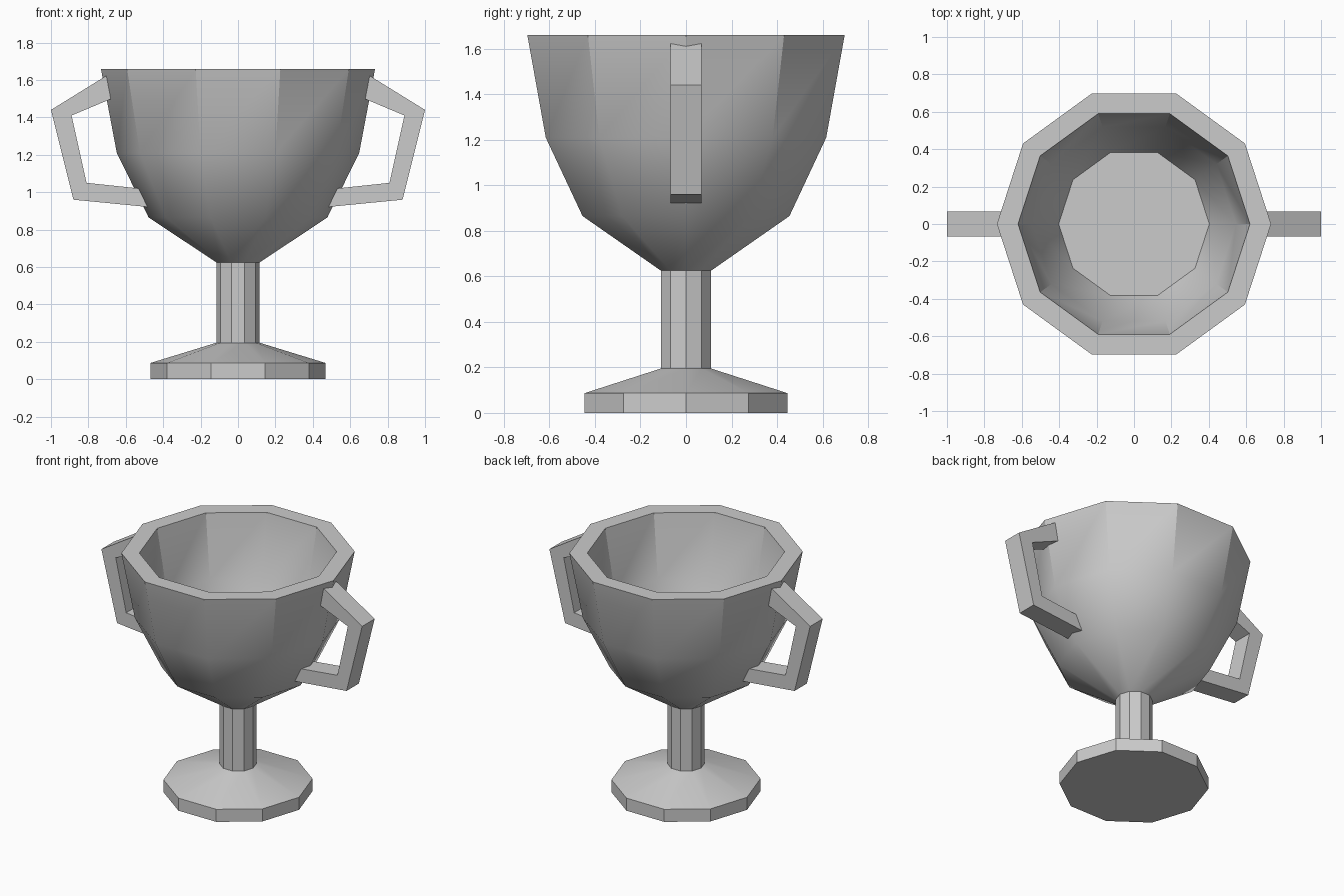
import bpy, bmesh, math

if "Cube" in bpy.data.objects:
    bpy.data.objects.remove(bpy.data.objects["Cube"])

SIDES = 10


def finish(name, bm, smooth):
    bmesh.ops.recalc_face_normals(bm, faces=bm.faces)
    mesh = bpy.data.meshes.new(name)
    bm.to_mesh(mesh)
    bm.free()
    obj = bpy.data.objects.new(name, mesh)
    bpy.context.collection.objects.link(obj)
    if smooth:
        bpy.ops.object.select_all(action='DESELECT')
        obj.select_set(True)
        bpy.context.view_layer.objects.active = obj
        bpy.ops.object.shade_smooth_by_angle(angle=math.radians(35))
    return obj


def lathe(name, profile):
    """Spin (radius, z) points around z and cap both ends."""
    bm = bmesh.new()
    rings = []
    for r, z in profile:
        rings.append([bm.verts.new((r * math.cos(math.tau * i / SIDES),
                                    r * math.sin(math.tau * i / SIDES), z))
                      for i in range(SIDES)])
    for a, b in zip(rings, rings[1:]):
        for i in range(SIDES):
            j = (i + 1) % SIDES
            bm.faces.new((a[i], a[j], b[j], b[i]))
    bm.faces.new(rings[0])
    bm.faces.new(rings[-1])
    return finish(name, bm, True)


def handle(name, side):
    """Mitred square bar: outer and inner outlines in the xz plane."""
    outer = [(0.66, 1.65), (1.0, 1.44), (0.88, 0.96), (0.45, 0.918)]
    inner = [(0.64, 1.515), (0.89, 1.41), (0.81, 1.05), (0.48, 1.015)]
    w = 0.068
    bm = bmesh.new()
    rings = [[bm.verts.new((side * x, y, z)) for (x, z), y in
              ((o, -w), (o, w), (n, w), (n, -w))]
             for o, n in zip(outer, inner)]
    for a, b in zip(rings, rings[1:]):
        for i in range(4):
            j = (i + 1) % 4
            bm.faces.new((a[i], a[j], b[j], b[i]))
    bm.faces.new(rings[0])
    bm.faces.new(rings[-1])
    return finish(name, bm, False)


# Foot, stem and hollow bowl in one turned profile
lathe("cup_body", [
    (0.468, 0), (0.468, 0.087), (0.116, 0.195), (0.116, 0.625),
    (0.478, 0.865), (0.648, 1.21), (0.733, 1.66),
    (0.62, 1.66), (0.545, 1.23), (0.403, 0.93)])

# Pair of handles
handle("handle_right", 1)
handle("handle_left", -1)
